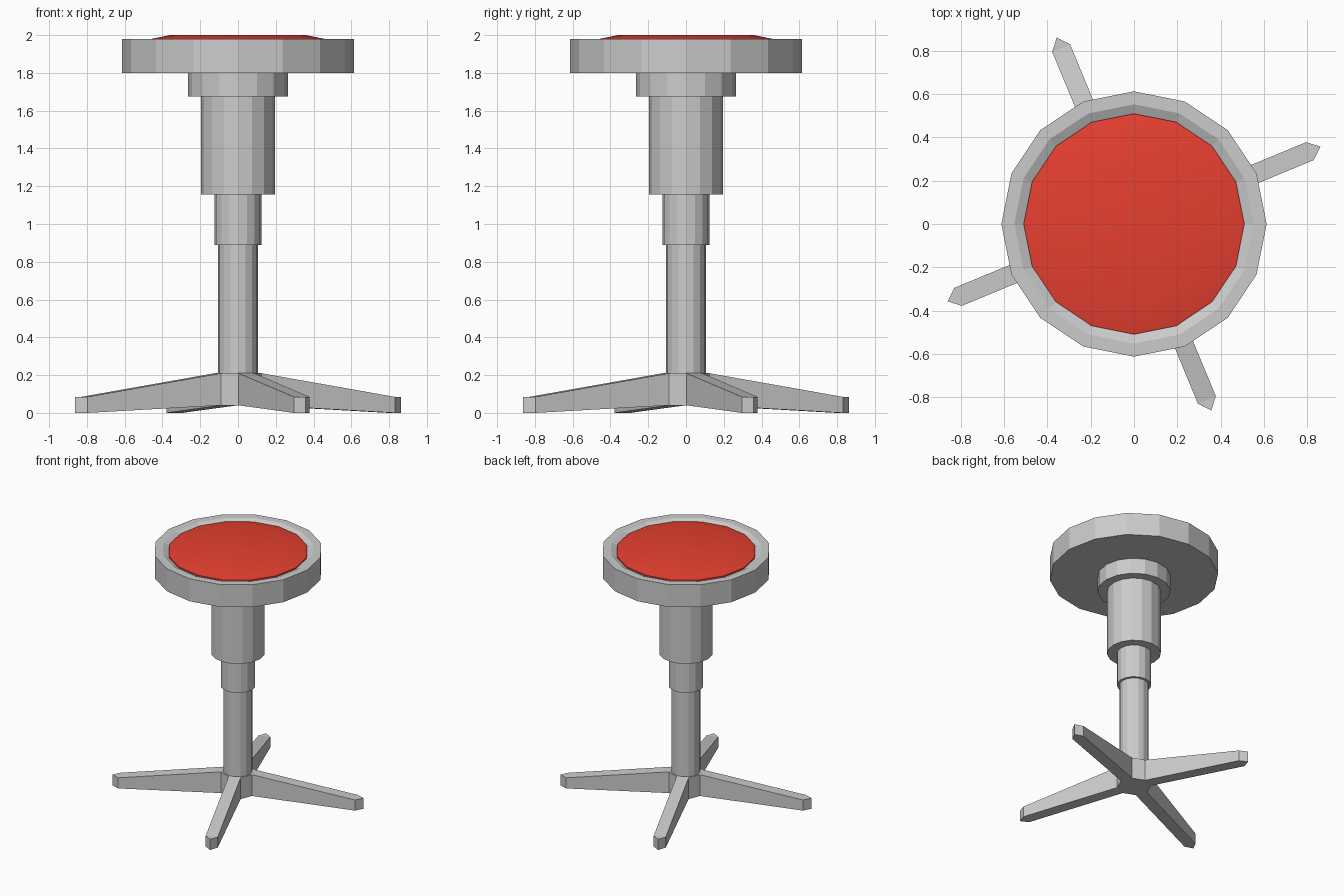
import bpy, bmesh
from math import cos, sin, tau, radians

if "Cube" in bpy.data.objects:
    bpy.data.objects.remove(bpy.data.objects["Cube"])


def make_object(name, bm):
    bmesh.ops.recalc_face_normals(bm, faces=bm.faces)
    mesh = bpy.data.meshes.new(name)
    bm.to_mesh(mesh)
    bm.free()
    obj = bpy.data.objects.new(name, mesh)
    bpy.context.collection.objects.link(obj)
    return obj


def lathe(name, profile, sides=16):
    """Closed faceted solid from (radius, z) rings, capped at both ends."""
    bm = bmesh.new()
    rings = [[bm.verts.new((r * cos(tau * i / sides), r * sin(tau * i / sides), z))
              for i in range(sides)] for r, z in profile]
    for a, b in zip(rings, rings[1:]):
        for i in range(sides):
            j = (i + 1) % sides
            bm.faces.new((a[i], a[j], b[j], b[i]))
    bm.faces.new(rings[0])
    bm.faces.new(rings[-1])
    return make_object(name, bm)


# Stepped column
lathe("lower_post", [(0.105, 0.10), (0.105, 0.89)])
lathe("middle_sleeve", [(0.125, 0.89), (0.125, 1.155)])
lathe("upper_sleeve", [(0.195, 1.155), (0.195, 1.675)])
lathe("seat_collar", [(0.265, 1.675), (0.265, 1.80)])

# Seat pan with a rim that slopes in to the cushion
lathe("seat_pan", [(0.613, 1.80), (0.613, 1.98), (0.553, 1.98), (0.51, 1.96)])

# Red padded cushion
cushion = lathe("seat_cushion", [(0.51, 1.95), (0.51, 1.97), (0.36, 2.0)])
red = bpy.data.materials.new("red_padding")
red.diffuse_color = (0.8, 0.05, 0.03, 1)
red.use_nodes = True
red.node_tree.nodes["Principled BSDF"].inputs["Base Color"].default_value = red.diffuse_color
cushion.data.materials.append(red)
bpy.context.view_layer.objects.active = cushion
cushion.select_set(True)
bpy.ops.object.shade_smooth_by_angle(angle=radians(30))

# Four-legged base: tapered legs with pointed tips around an eight-sided hub
bm = bmesh.new()
HALF = 0.045
OUTLINE = [(0.115, -HALF), (0.88, -HALF), (0.933, 0), (0.88, HALF), (0.115, HALF)]
hub_top, hub_bottom, legs = [], [], []
for k in range(4):
    c, s = cos(radians(22.5 + 90 * k)), sin(radians(22.5 + 90 * k))
    top, bottom = [], []
    for u, v in OUTLINE:
        x, y = u * c - v * s, u * s + v * c
        inner = u < 0.2
        top.append(bm.verts.new((x, y, 0.21 if inner else 0.085)))
        bottom.append(bm.verts.new((x, y, 0.04 if inner else 0.0)))
    for row in (top, bottom):
        bm.faces.new((row[0], row[1], row[3], row[4]))
        bm.faces.new(row[1:4])
    for i in range(4):
        bm.faces.new((bottom[i], bottom[i + 1], top[i + 1], top[i]))
    hub_top += [top[0], top[4]]
    hub_bottom += [bottom[0], bottom[4]]
bm.faces.new(hub_top)
bm.faces.new(hub_bottom)
for i in (1, 3, 5, 7):
    j = (i + 1) % 8
    bm.faces.new((hub_bottom[i], hub_bottom[j], hub_top[j], hub_top[i]))
make_object("four_leg_base", bm)
